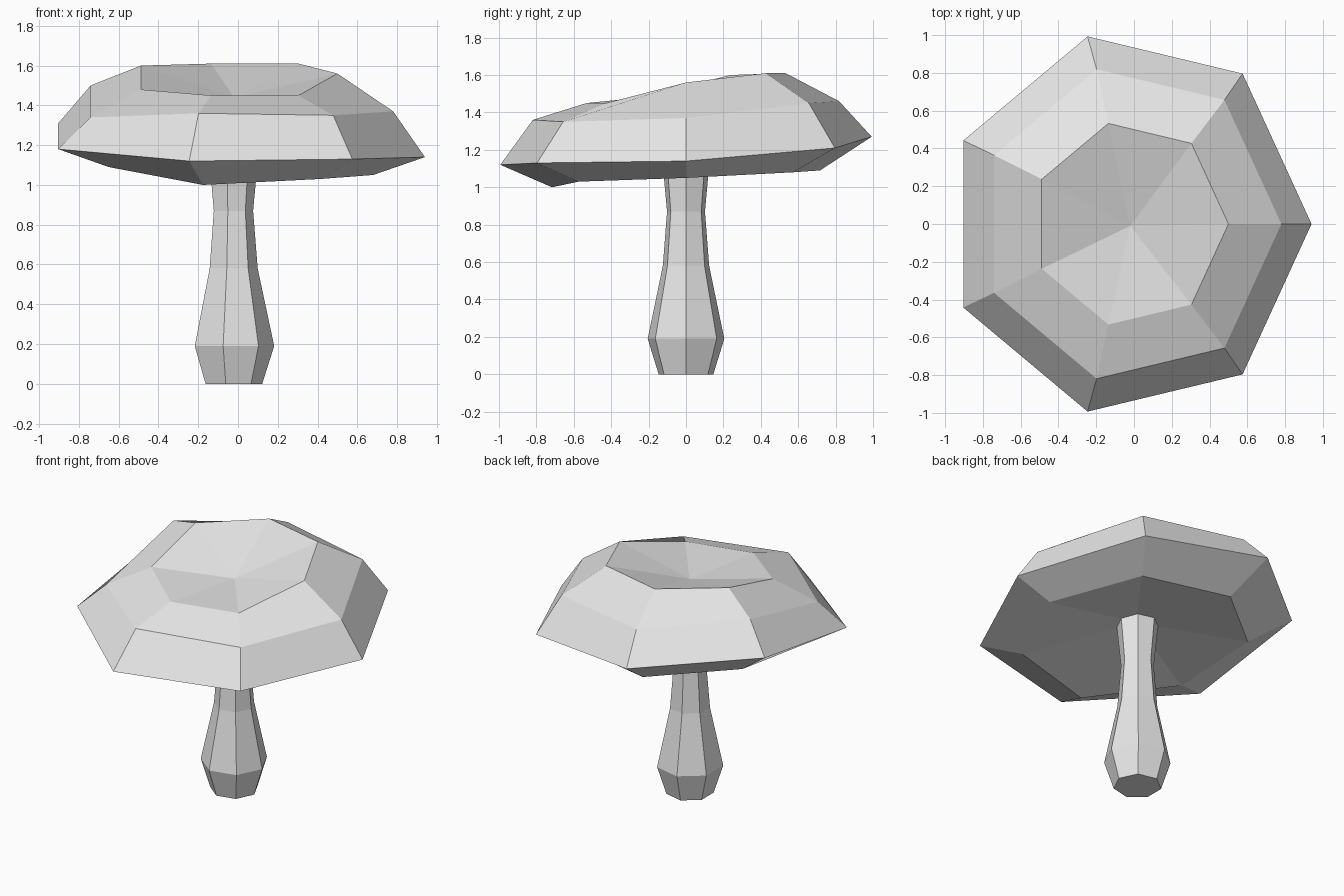
import bpy
import bmesh
from math import cos, sin, tau

SIDES = 7

default_cube = bpy.data.objects.get("Cube")
if default_cube:
    bpy.data.objects.remove(default_cube, do_unlink=True)

# Single plain grey for the whole model
grey = bpy.data.materials.new("plain_grey")
grey.use_nodes = True
colour = (0.8, 0.8, 0.8, 1.0)
grey.diffuse_color = colour
grey.node_tree.nodes["Principled BSDF"].inputs["Base Color"].default_value = colour


def add_ring(bm, radius, heights, centre_x, depth=1.0):
    """Seven corners, counter-clockwise from +x, each with its own height."""
    ring = []
    for i, z in enumerate(heights):
        angle = tau * i / SIDES
        ring.append(bm.verts.new((centre_x + radius * cos(angle),
                                  radius * depth * sin(angle), z)))
    return ring


def bridge(bm, lower, upper):
    for i in range(SIDES):
        j = (i + 1) % SIDES
        bm.faces.new((lower[i], lower[j], upper[j], upper[i]))


def fan(bm, ring, centre):
    tip = bm.verts.new(centre)
    for i in range(SIDES):
        bm.faces.new((ring[i], ring[(i + 1) % SIDES], tip))


def finish(bm, name):
    bmesh.ops.recalc_face_normals(bm, faces=bm.faces[:])
    mesh = bpy.data.meshes.new(name)
    bm.to_mesh(mesh)
    bm.free()
    mesh.materials.append(grey)
    obj = bpy.data.objects.new(name, mesh)
    bpy.context.collection.objects.link(obj)
    return obj


# Cap: tilted rings from the underside lip, over the rim, up to the crown
cap = bmesh.new()
cap_rings = [
    add_ring(cap, radius, heights, centre_x, depth=1.05)
    for radius, centre_x, heights in (
        (0.70, -0.02, (1.05, 1.08, 1.09, 1.12, 1.09, 1.00, 1.03)),
        (0.97, -0.03, (1.14, 1.21, 1.27, 1.31, 1.18, 1.12, 1.13)),
        (0.80, -0.02, (1.37, 1.45, 1.46, 1.50, 1.34, 1.36, 1.35)),
        (0.52, -0.02, (1.56, 1.61, 1.61, 1.60, 1.48, 1.45, 1.45)),
    )
]
for lower, upper in zip(cap_rings, cap_rings[1:]):
    bridge(cap, lower, upper)

# Dipped crown and hollow underside
fan(cap, cap_rings[-1], (-0.02, -0.01, 1.44))
fan(cap, cap_rings[0], (-0.02, -0.01, 1.17))
finish(cap, "mushroom_cap")

# Stem: swollen foot, narrow neck, slight flare into the cap
stem = bmesh.new()
stem_rings = [
    add_ring(stem, radius, [z] * SIDES, -0.028)
    for z, radius in ((0, 0.15), (0.19, 0.21), (0.58, 0.127),
                      (0.87, 0.104), (1.20, 0.135))
]
for lower, upper in zip(stem_rings, stem_rings[1:]):
    bridge(stem, lower, upper)
stem.faces.new(stem_rings[0])
stem.faces.new(stem_rings[-1])
finish(stem, "mushroom_stem")
